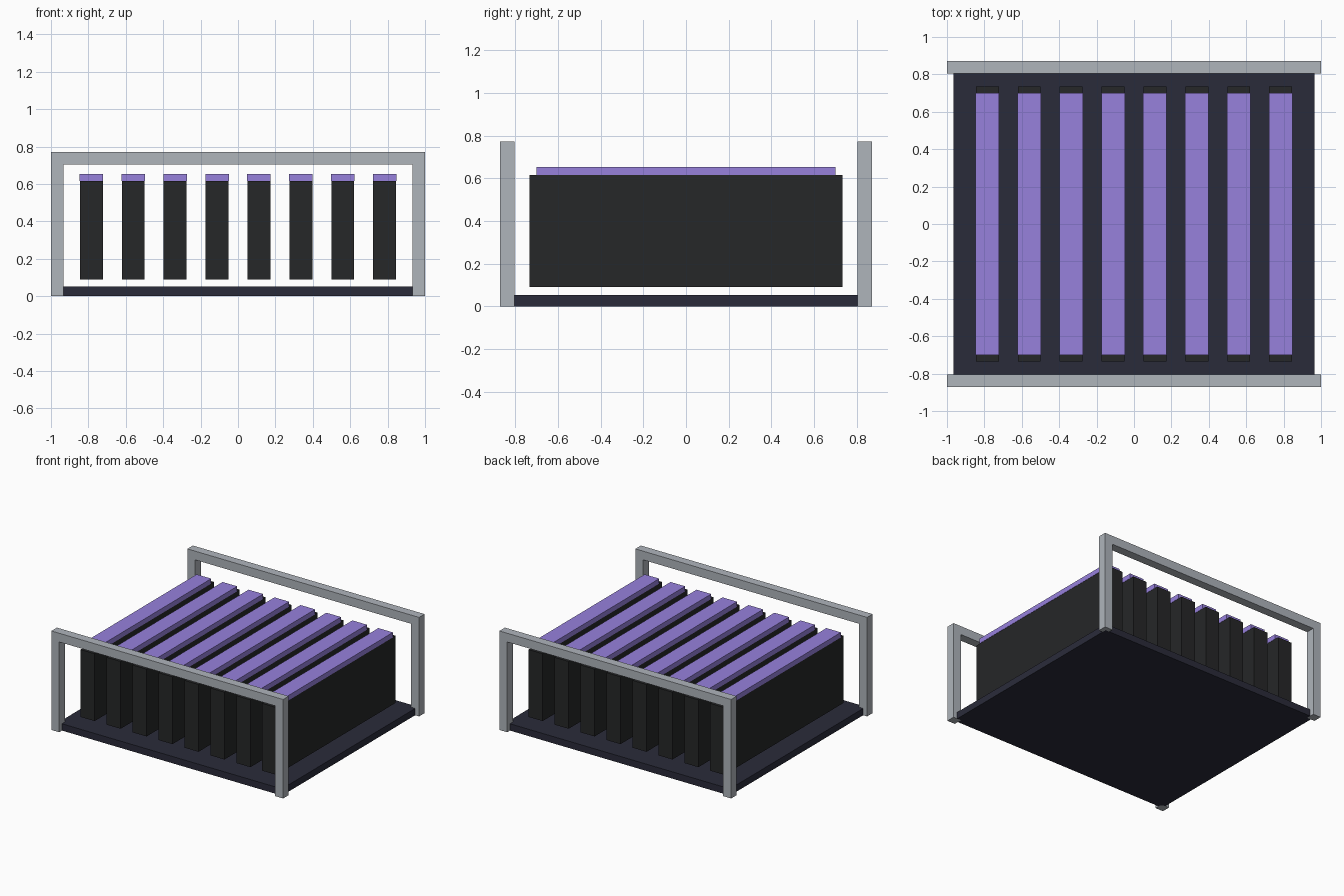
import bpy
import bmesh
from mathutils import Matrix, Vector

if "Cube" in bpy.data.objects:
    bpy.data.objects.remove(bpy.data.objects["Cube"])


def material(name, rgb):
    m = bpy.data.materials.new(name)
    m.diffuse_color = (*rgb, 1)
    m.use_nodes = True
    m.node_tree.nodes["Principled BSDF"].inputs["Base Color"].default_value = m.diffuse_color
    return m


def box(name, lo, hi, mat):
    """Axis-aligned box between two corners."""
    lo, hi = Vector(lo), Vector(hi)
    bm = bmesh.new()
    bmesh.ops.create_cube(bm, size=1, matrix=Matrix.Diagonal((*(hi - lo), 1)))
    mesh = bpy.data.meshes.new(name)
    bm.to_mesh(mesh)
    bm.free()
    mesh.materials.append(mat)
    obj = bpy.data.objects.new(name, mesh)
    obj.location = (lo + hi) / 2
    bpy.context.collection.objects.link(obj)
    return obj


metal = material("metal", (0.43, 0.46, 0.50))
navy = material("navy", (0.023, 0.024, 0.042))
black = material("black", (0.019, 0.020, 0.021))
purple = material("purple", (0.31, 0.22, 0.72))

T = 0.068            # frame bar thickness
H = 0.772            # frame height
PX, PY = 0.966, 0.838  # post centres

# Base tray running between the post centres
box("base_tray", (-PX, -PY, 0), (PX, PY, 0.053), navy)

# Front and back hoops: two posts and a top rail each
for side, sy in (("front", -1), ("back", 1)):
    y = sy * PY
    for end, sx in (("left", -1), ("right", 1)):
        x = sx * PX
        box(f"{side}_{end}_post", (x - T / 2, y - T / 2, 0),
            (x + T / 2, y + T / 2, H - T), metal)
    box(f"{side}_top_rail", (-1, y - T / 2, H - T), (1, y + T / 2, H), metal)

# Row of eight upright slabs, each with a coloured cap strip
COUNT, PITCH = 8, 0.224
for i in range(COUNT):
    x = (i - (COUNT - 1) / 2) * PITCH
    box(f"slab_{i + 1}", (x - 0.061, -0.734, 0.09), (x + 0.061, 0.734, 0.615), black)
    box(f"cap_strip_{i + 1}", (x - 0.063, -0.70, 0.615), (x + 0.063, 0.70, 0.654), purple)
